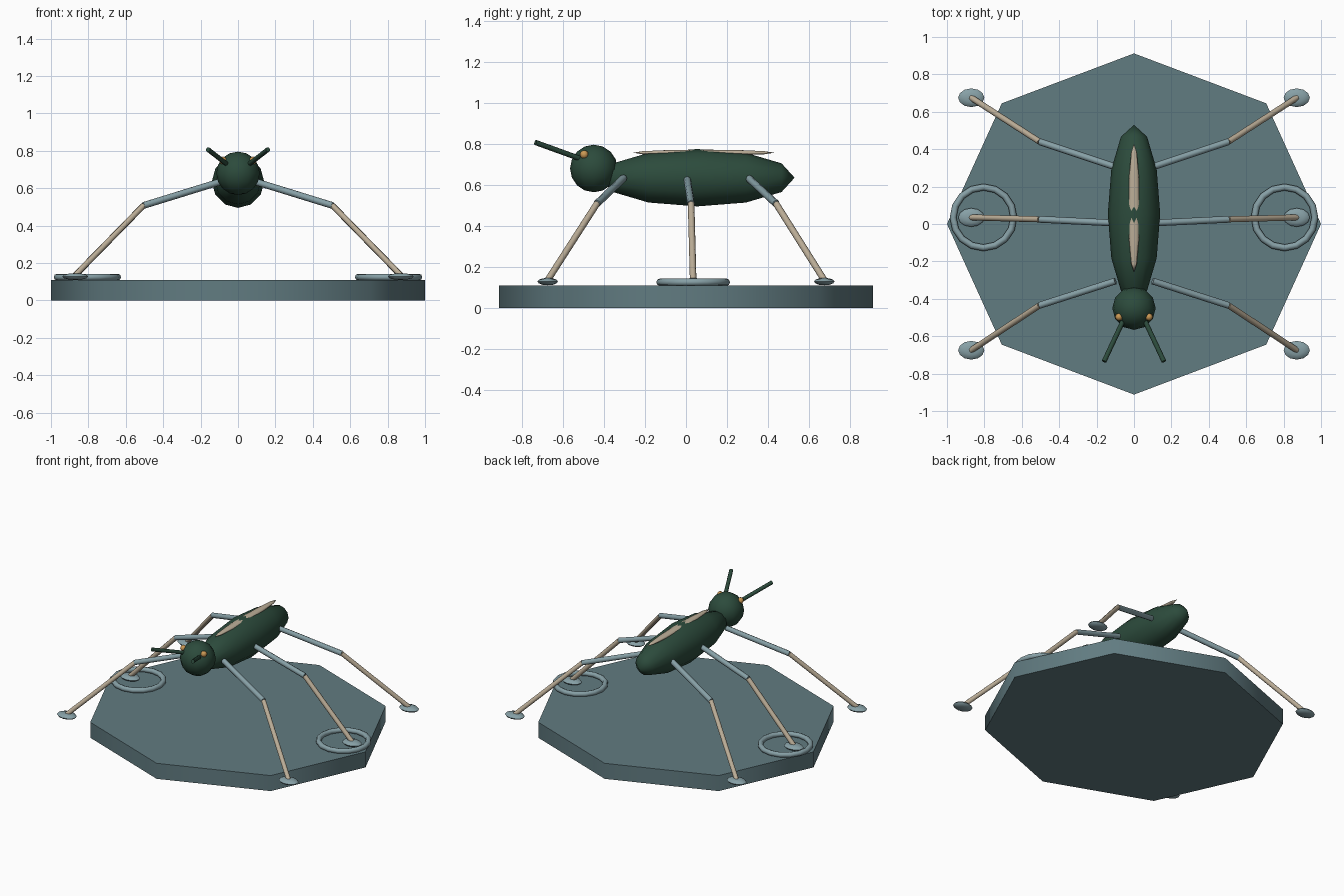
import bpy, math
from mathutils import Vector

if "Cube" in bpy.data.objects:
    bpy.data.objects.remove(bpy.data.objects["Cube"])


def material(name, r, g, b):
    m = bpy.data.materials.new(name)
    m.diffuse_color = (r, g, b, 1)
    m.use_nodes = True
    m.node_tree.nodes["Principled BSDF"].inputs["Base Color"].default_value = m.diffuse_color
    return m


STONE = material("slate", 0.12, 0.20, 0.22)
STEEL = material("steel", 0.24, 0.35, 0.38)
TAN = material("tan", 0.50, 0.42, 0.31)
GREEN = material("dark_green", 0.025, 0.07, 0.045)
AMBER = material("amber", 0.60, 0.32, 0.09)


def finish(name, mat, angle=65):
    ob = bpy.context.object
    ob.name = name
    ob.data.materials.append(mat)
    bpy.ops.object.transform_apply(location=False, rotation=True, scale=True)
    bpy.ops.object.shade_smooth_by_angle(angle=math.radians(angle))
    return ob


def ellipsoid(name, mat, loc, radii, seg=12, rings=8, rot=(0, 0, 0)):
    # radii are given along the sphere's own axes, before rotation
    bpy.ops.mesh.primitive_uv_sphere_add(segments=seg, ring_count=rings, location=loc, rotation=rot)
    bpy.context.object.scale = radii
    return finish(name, mat)


def rod(name, mat, a, b, r, sides=8):
    a, b = Vector(a), Vector(b)
    d = b - a
    bpy.ops.mesh.primitive_cylinder_add(vertices=sides, radius=r, depth=d.length, location=(a + b) / 2,
                                        rotation=d.to_track_quat('Z', 'Y').to_euler())
    return finish(name, mat, 50)


# Octagonal base
bpy.ops.mesh.primitive_cylinder_add(vertices=8, radius=1, depth=0.11, location=(0, 0, 0.055))
bpy.context.object.scale.y = 0.912
finish("base", STONE, 50)

# Body with its long axis along y, back stripe and head
along_y = (math.radians(90), 0, 0)
ellipsoid("body", GREEN, (0, 0.055, 0.635), (0.14, 0.14, 0.475), 12, 6, along_y)
ellipsoid("back_stripe", TAN, (0, 0.086, 0.757), (0.03, 0.015, 0.344), 12, 6, along_y)
ellipsoid("head", GREEN, (0, -0.45, 0.68), (0.116, 0.116, 0.116), 12, 8)

# Hip, knee and foot y positions for each pair of legs
LEGS = {
    "front": (-0.305, -0.435, -0.675),
    "middle": (0.005, 0.025, 0.035),
    "back": (0.305, 0.44, 0.675),
}

for side, s in (("left", 1), ("right", -1)):
    # Eyes and antennae
    ellipsoid(f"{side}_eye", AMBER, (s * 0.08, -0.497, 0.748), (0.021, 0.021, 0.021), 8, 6)
    rod(f"{side}_antenna", GREEN, (s * 0.05, -0.50, 0.722), (s * 0.16, -0.735, 0.807), 0.013)

    # Legs with flat feet
    for pos, (hip, knee, foot) in LEGS.items():
        k = (s * 0.505, knee, 0.508)
        rod(f"{side}_{pos}_thigh", STEEL, (s * 0.10, hip, 0.633), k, 0.018)
        rod(f"{side}_{pos}_shin", TAN, k, (s * 0.87, foot, 0.135), 0.016)
        ellipsoid(f"{side}_{pos}_foot", STEEL, (s * 0.87, foot, 0.128), (0.07, 0.05, 0.018), 12, 6)

    # Ring around the middle foot
    bpy.ops.mesh.primitive_torus_add(major_segments=16, minor_segments=8, major_radius=0.162,
                                     minor_radius=0.018, location=(s * 0.805, 0.035, 0.125))
    finish(f"{side}_foot_ring", STEEL)
